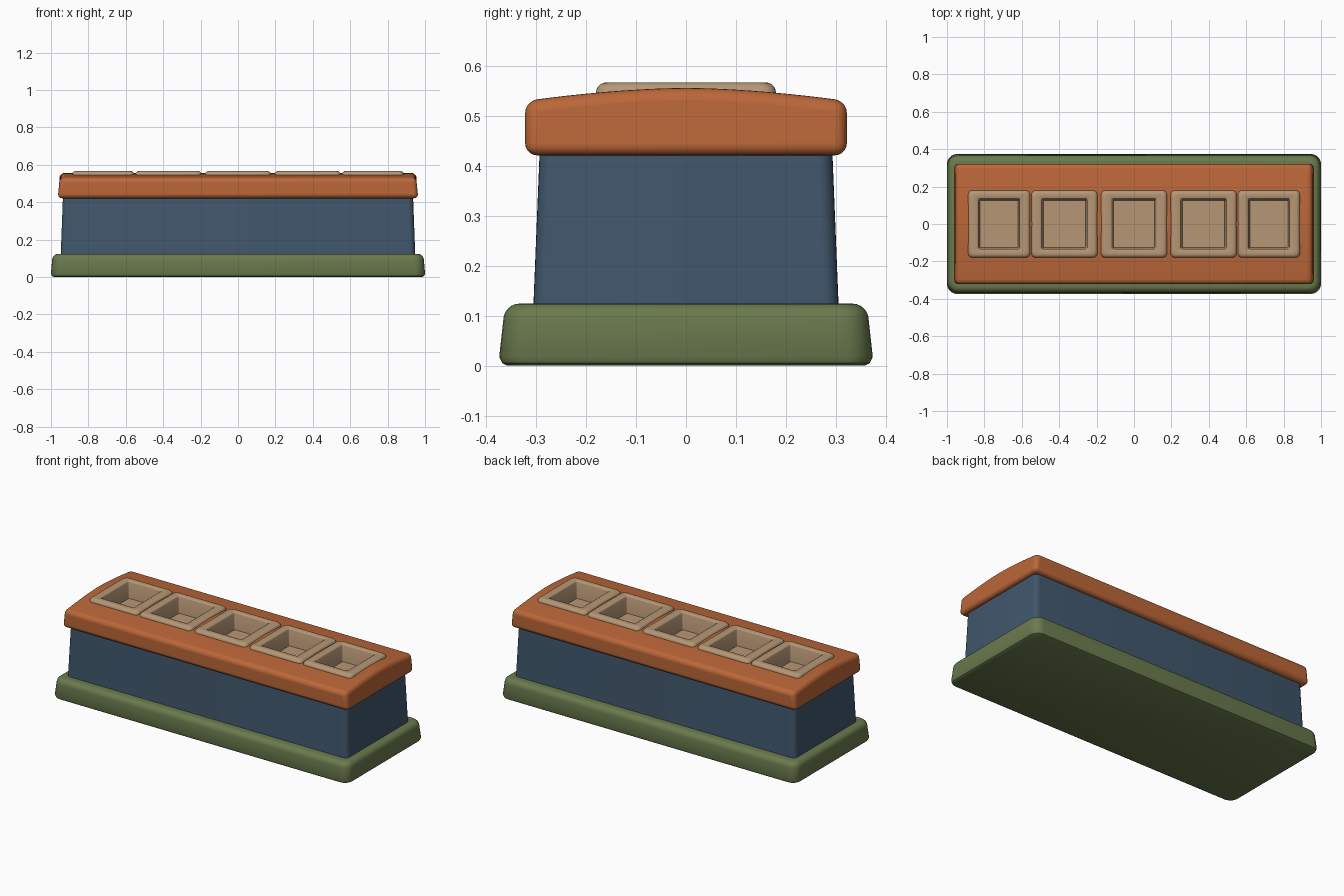
import bpy, bmesh, math

if "Cube" in bpy.data.objects:
    bpy.data.objects.remove(bpy.data.objects["Cube"])


def material(name, rgb):
    m = bpy.data.materials.new(name)
    m.diffuse_color = (*rgb, 1)
    m.use_nodes = True
    m.node_tree.nodes["Principled BSDF"].inputs["Base Color"].default_value = m.diffuse_color
    return m


GREEN = material("green", (0.145, 0.195, 0.075, 1)[:3])
BLUE = material("slate blue", (0.052, 0.095, 0.15))
ORANGE = material("orange", (0.50, 0.135, 0.04))
TAN = material("tan", (0.47, 0.31, 0.18))


def finish(name, bm, mat, angle=35):
    bmesh.ops.recalc_face_normals(bm, faces=bm.faces)
    me = bpy.data.meshes.new(name)
    bm.to_mesh(me)
    bm.free()
    ob = bpy.data.objects.new(name, me)
    bpy.context.collection.objects.link(ob)
    if mat:
        me.materials.append(mat)
        smooth(ob, angle)
    return ob


def smooth(ob, angle):
    bpy.ops.object.select_all(action='DESELECT')
    ob.select_set(True)
    bpy.context.view_layer.objects.active = ob
    bpy.ops.object.shade_smooth_by_angle(angle=math.radians(angle))


def ring(cx, hx, hy, r, z, n=6):
    """Rounded rectangle outline."""
    pts = []
    for k, (sx, sy) in enumerate([(1, 1), (-1, 1), (-1, -1), (1, -1)]):
        for i in range(n + 1):
            a = math.pi / 2 * (k + i / n)
            pts.append((cx + sx * (hx - r) + r * math.cos(a),
                        sy * (hy - r) + r * math.sin(a), z))
    return pts


def loft(name, mat, rings, cx=0, angle=35):
    """Skin a stack of (half x, half y, corner radius, z) outlines, capped."""
    bm = bmesh.new()
    loops = [[bm.verts.new(p) for p in ring(cx, *s)] for s in rings]
    for a, b in zip(loops, loops[1:]):
        for i in range(len(a)):
            j = (i + 1) % len(a)
            bm.faces.new((a[i], a[j], b[j], b[i]))
    bm.faces.new(loops[0])
    bm.faces.new(loops[-1])
    return finish(name, bm, mat, angle)


# Base plinth, rounded and slightly tapered
rings = [(0.985, 0.358, 0.04, 0.0), (0.994, 0.368, 0.05, 0.005), (1.0, 0.374, 0.055, 0.018)]
for i in range(7):
    a = math.pi / 2 * i / 6
    d = 0.032 * (1 - math.cos(a))
    rings.append((0.994 - d, 0.366 - d, 0.055 - d * 0.6, 0.09 + 0.034 * math.sin(a)))
loft("base", GREEN, rings)

# Tapered body
loft("body", BLUE, [(0.948, 0.306, 0.03, 0.11), (0.936, 0.293, 0.03, 0.43)])

# Crowned lid: cross-section swept along x, then bevelled
bm = bmesh.new()
prof = [(-0.322, 0.421)]
N = 16
for i in range(N + 1):
    y = -0.322 + 0.644 * i / N
    prof.append((y, 0.556 - 0.026 * (abs(y) / 0.322) ** 1.7))
prof.append((0.322, 0.421))
ends = [[bm.verts.new((x - math.copysign(0.012, x) * (z > 0.5), y, z)) for y, z in prof]
        for x in (-0.964, 0.964)]
for i in range(len(prof)):
    j = (i + 1) % len(prof)
    bm.faces.new((ends[0][i], ends[0][j], ends[1][j], ends[1][i]))
for e in ends:
    bm.faces.new(e)
lid = finish("lid", bm, ORANGE)

# Trays: (centre, half width, opening half width)
trays = [(0, 0.177, 0.117)]
for s in (-1, 1):
    trays += [(s * 0.372, 0.177, 0.121), (s * 0.721, 0.166, 0.11)]
HY, OY, TOP, FLOOR = 0.18, 0.133, 0.567, 0.465

# Hidden cutter hollows the lid under every tray
bm = bmesh.new()
for cx, hx, ox in trays:
    box = bmesh.ops.create_cube(bm, size=1)["verts"]
    for v in box:
        v.co = (cx + v.co.x * 2 * (ox + 0.012), v.co.y * 2 * (OY + 0.012),
                0.455 if v.co.z < 0 else 0.65)
cutter = finish("tray_cutter", bm, None)
cutter.hide_render = True

bev = lid.modifiers.new("round", 'BEVEL')
bev.width, bev.segments = 0.024, 5
bev.limit_method, bev.angle_limit = 'ANGLE', math.radians(40)
cut = lid.modifiers.new("cut", 'BOOLEAN')
cut.object, cut.solver = cutter, 'EXACT'
bpy.context.view_layer.update()
dg = bpy.context.evaluated_depsgraph_get()
mesh = bpy.data.meshes.new_from_object(lid.evaluated_get(dg))
lid.modifiers.clear()
lid.data = mesh
bpy.data.objects.remove(cutter)
smooth(lid, 35)

# Open trays with rounded rims
for n, (cx, hx, ox) in enumerate(sorted(trays)):
    rings = [(hx, HY, 0.025, 0.525), (hx, HY, 0.025, 0.547)]
    for i in range(1, 6):
        a = math.pi / 2 * i / 5
        d = 0.02 * (1 - math.cos(a))
        rings.append((hx - d, HY - d, 0.025, 0.547 + 0.02 * math.sin(a)))
    rings += [(ox + 0.008, OY + 0.008, 0.012, TOP), (ox + 0.002, OY + 0.002, 0.008, TOP - 0.003),
              (ox, OY, 0.006, TOP - 0.008), (ox - 0.008, OY - 0.008, 0.005, FLOOR)]
    loft("tray_%d" % (n + 1), TAN, rings[1:], cx, 45)
    # open the underside so the tray stays a hollow cup
    me = bpy.data.objects["tray_%d" % (n + 1)].data
    bm = bmesh.new()
    bm.from_mesh(me)
    under = [f for f in bm.faces if len(f.verts) > 4 and f.calc_center_median().z > 0.5]
    bmesh.ops.delete(bm, geom=under, context='FACES_ONLY')
    # skirt down into the lid
    rim = [e for e in bm.edges if e.is_boundary]
    out = bmesh.ops.extrude_edge_only(bm, edges=rim)["geom"]
    for v in out:
        if isinstance(v, bmesh.types.BMVert):
            v.co.z = 0.525
    bmesh.ops.recalc_face_normals(bm, faces=bm.faces)
    bm.to_mesh(me)
    bm.free()
